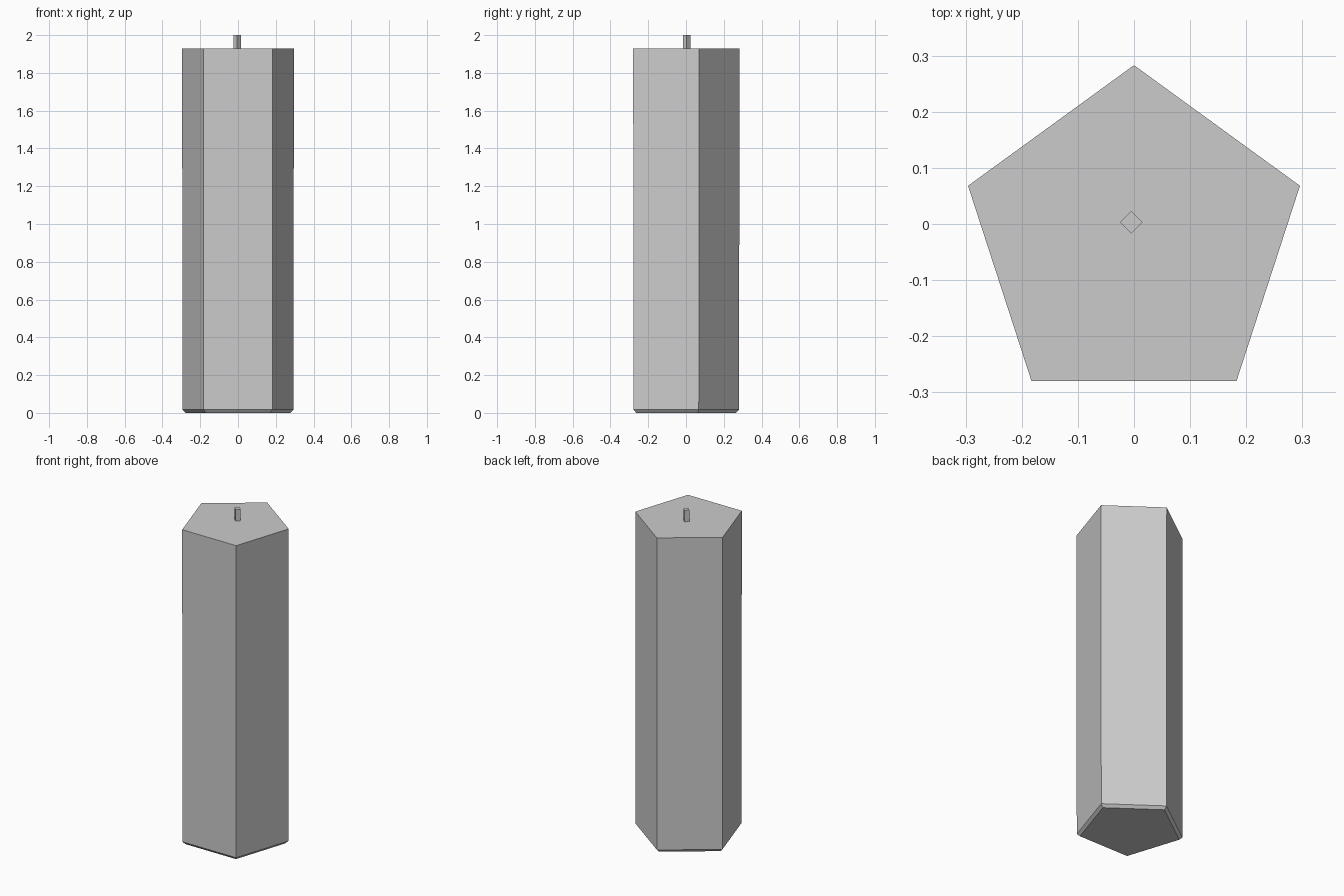
import bpy, bmesh
from math import pi, sin, cos

if "Cube" in bpy.data.objects:
    bpy.data.objects.remove(bpy.data.objects["Cube"])


def prism(name, sides, center, rings):
    """Stack of regular polygon rings (z, radius), capped at both ends."""
    bm = bmesh.new()
    loops = []
    for z, r in rings:
        loops.append([bm.verts.new((center[0] + r * cos(pi / 2 + 2 * pi * i / sides),
                                    center[1] + r * sin(pi / 2 + 2 * pi * i / sides), z))
                      for i in range(sides)])
    for a, b in zip(loops, loops[1:]):
        for i in range(sides):
            j = (i + 1) % sides
            bm.faces.new((a[i], a[j], b[j], b[i]))
    bm.faces.new(loops[0][::-1])
    bm.faces.new(loops[-1])
    mesh = bpy.data.meshes.new(name)
    bm.to_mesh(mesh)
    bm.free()
    obj = bpy.data.objects.new(name, mesh)
    bpy.context.collection.objects.link(obj)
    return obj


# five-sided wax body with a small chamfer at the foot
prism("candle_body", 5, (0, -0.028), [(0, 0.291), (0.017, 0.309), (1.93, 0.311)])

# thin four-sided wick, slightly off centre
prism("wick", 4, (-0.005, 0.003), [(1.93, 0.02), (2.0, 0.02)])
